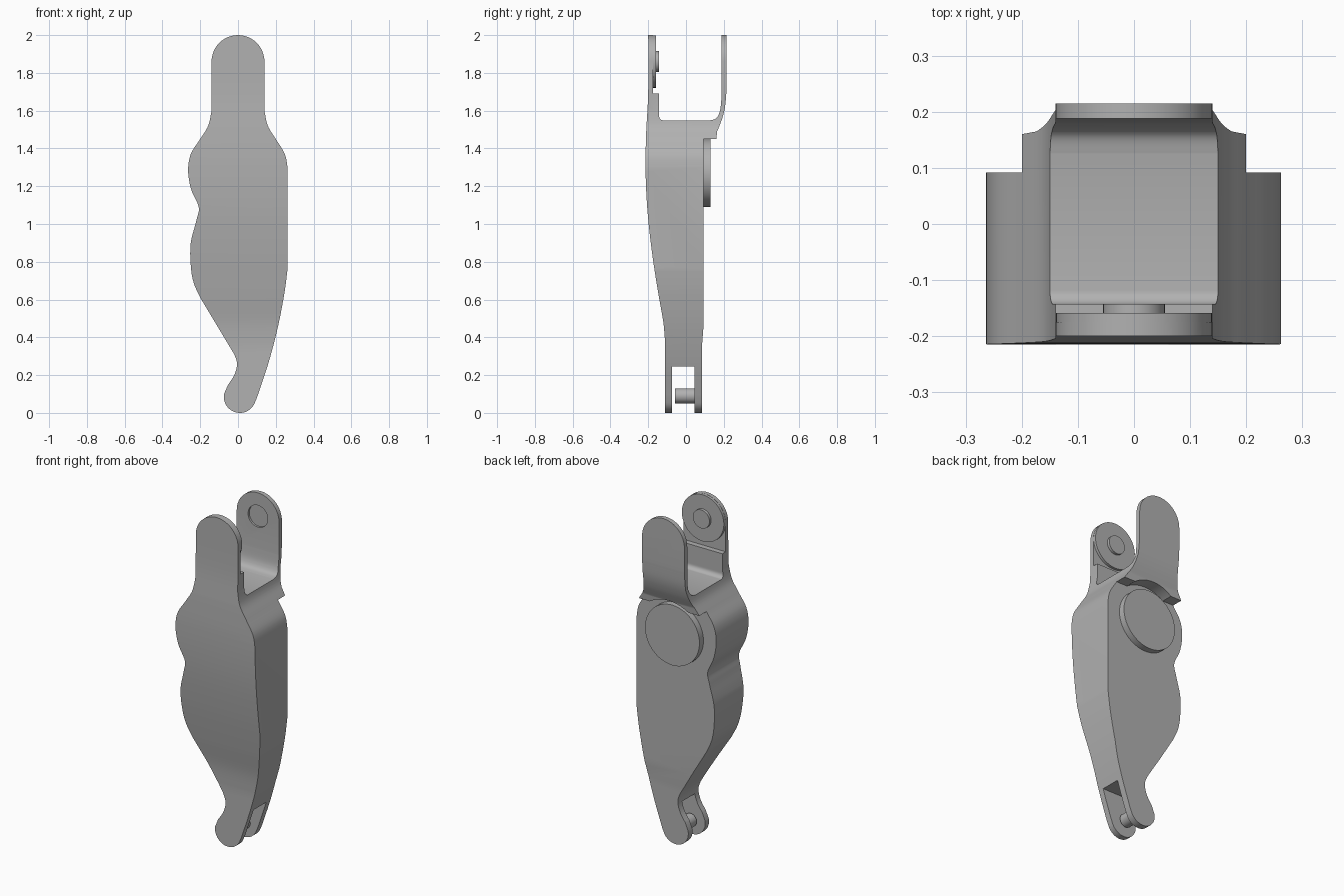
import bpy
import bmesh
from math import sin, cos, pi, radians
from mathutils import Vector, Matrix

if "Cube" in bpy.data.objects:
    bpy.data.objects.remove(bpy.data.objects["Cube"])

grey = bpy.data.materials.new("plain grey")
grey.use_nodes = True
COLOUR = (0.44, 0.44, 0.44, 1)
grey.diffuse_color = COLOUR
grey.node_tree.nodes["Principled BSDF"].inputs["Base Color"].default_value = COLOUR


def arc(cx, cz, r, start, end, n=24):
    """Points on an arc, angles in degrees."""
    angles = [radians(start + (end - start) * i / n) for i in range(n + 1)]
    return [(cx + r * cos(a), cz + r * sin(a)) for a in angles]


def smooth(points, n=6):
    """Smooth curve through the points."""
    p = [Vector(q) for q in [points[0]] + points + [points[-1]]]
    out = []
    for a, b, c, d in zip(p, p[1:], p[2:], p[3:]):
        for i in range(n):
            t = i / n
            q = 0.5 * (2 * b + (c - a) * t + (2 * a - 5 * b + 4 * c - d) * t ** 2
                       + (3 * b - a - 3 * c + d) * t ** 3)
            out.append(tuple(q))
    return out + [points[-1]]


def finish(name, bm):
    bmesh.ops.recalc_face_normals(bm, faces=bm.faces)
    mesh = bpy.data.meshes.new(name)
    bm.to_mesh(mesh)
    bm.free()
    mesh.materials.append(grey)
    obj = bpy.data.objects.new(name, mesh)
    bpy.context.collection.objects.link(obj)
    return obj


def prism(name, outline, low, high, axis):
    """Extrude an outline along x (outline is y, z) or y (outline is x, z)."""
    bm = bmesh.new()
    if axis == "y":
        verts = [bm.verts.new((u, low, v)) for u, v in outline]
        move = (0, high - low, 0)
    else:
        verts = [bm.verts.new((low, u, v)) for u, v in outline]
        move = (high - low, 0, 0)
    face = bm.faces.new(verts)
    ext = bmesh.ops.extrude_face_region(bm, geom=[face], use_keep_orig=True)
    moved = [g for g in ext["geom"] if isinstance(g, bmesh.types.BMVert)]
    bmesh.ops.translate(bm, verts=moved, vec=move)
    return finish(name, bm)


def disc(name, x, z, r, low, high):
    """Cylinder lying along y."""
    bm = bmesh.new()
    place = Matrix.Translation((x, (low + high) / 2, z)) @ Matrix.Rotation(pi / 2, 4, "X")
    bmesh.ops.create_cone(bm, cap_ends=True, segments=64, radius1=r, radius2=r,
                          depth=high - low, matrix=place)
    return finish(name, bm)


def shade(obj):
    bpy.ops.object.select_all(action="DESELECT")
    obj.select_set(True)
    bpy.context.view_layer.objects.active = obj
    bpy.ops.object.shade_smooth_by_angle(angle=radians(25))


def combine(obj, tool, operation):
    mod = obj.modifiers.new(operation.lower(), "BOOLEAN")
    mod.operation, mod.object, mod.solver = operation, tool, "EXACT"
    bpy.context.view_layer.objects.active = obj
    bpy.ops.object.modifier_apply(modifier=mod.name)
    bpy.data.objects.remove(tool)


# Front outline: rounded top, wavy right side, rounded foot, bowed left side
TIP = 1.86
front = arc(0, TIP, 0.14, 0, 180)
front += smooth([(-0.14, 1.6), (-0.158, 1.52), (-0.2, 1.45), (-0.25, 1.37),
                 (-0.264, 1.28), (-0.247, 1.18), (-0.208, 1.09), (-0.22, 1.02),
                 (-0.25, 0.9), (-0.25, 0.78), (-0.235, 0.69), (-0.2, 0.61)])
front += smooth([(-0.02, 0.31), (-0.005, 0.26), (-0.02, 0.2), (-0.055, 0.145)])
front += arc(0.01, 0.085, 0.085, 170, 340)
front += smooth([(0.1, 0.08), (0.16, 0.26), (0.21, 0.45), (0.245, 0.63), (0.262, 0.76)])
front += smooth([(0.262, 1.3), (0.248, 1.37), (0.2, 1.45), (0.158, 1.52), (0.14, 1.6)])

# Side outline: forked top, bowed front, forked foot, stepped back
side = smooth([(-0.2, 2.02), (-0.2, 1.7), (-0.211, 1.48), (-0.214, 1.28), (-0.204, 1.07),
               (-0.18, 0.85), (-0.148, 0.64), (-0.12, 0.48), (-0.11, 0.36)])
side += [(-0.11, -0.02), (-0.075, -0.02), (-0.075, 0.245), (0.045, 0.245),
         (0.045, -0.02), (0.085, -0.02), (0.085, 0.36), (0.092, 0.45),
         (0.092, 1.45), (0.16, 1.45)]
side += smooth([(0.165, 1.49), (0.192, 1.56), (0.208, 1.63), (0.215, 1.72)])
side += [(0.215, 2.02), (0.188, 2.02)]
side += smooth([(0.188, 1.67), (0.18, 1.6), (0.16, 1.56), (0.125, 1.548)])
side += arc(-0.118, 1.573, 0.025, 270, 180, 6)
side += [(-0.143, 1.69), (-0.175, 1.69), (-0.175, 2.02)]

body = prism("link_body", front, -0.4, 0.4, "y")
combine(body, prism("side_cutter", side, -0.4, 0.4, "x"), "INTERSECT")

# Clearance arc under the back ledge, and the pin socket in the back prong
combine(body, disc("ledge_cutter", 0, 1.27, 0.22, 0.092, 0.3), "DIFFERENCE")
combine(body, disc("socket_cutter", 0, TIP, 0.065, 0.15, 0.2), "DIFFERENCE")
shade(body)

# Round parts: name, x, z, radius, y range
for part in [("back_hub", 0, 1.27, 0.18, 0.085, 0.13),
             ("front_prong_boss", 0, TIP, 0.139, -0.18, -0.159),
             ("front_prong_pin", 0, TIP, 0.055, -0.165, -0.143),
             ("foot_pin", 0.01, 0.09, 0.04, -0.058, 0.05)]:
    shade(disc(*part))
